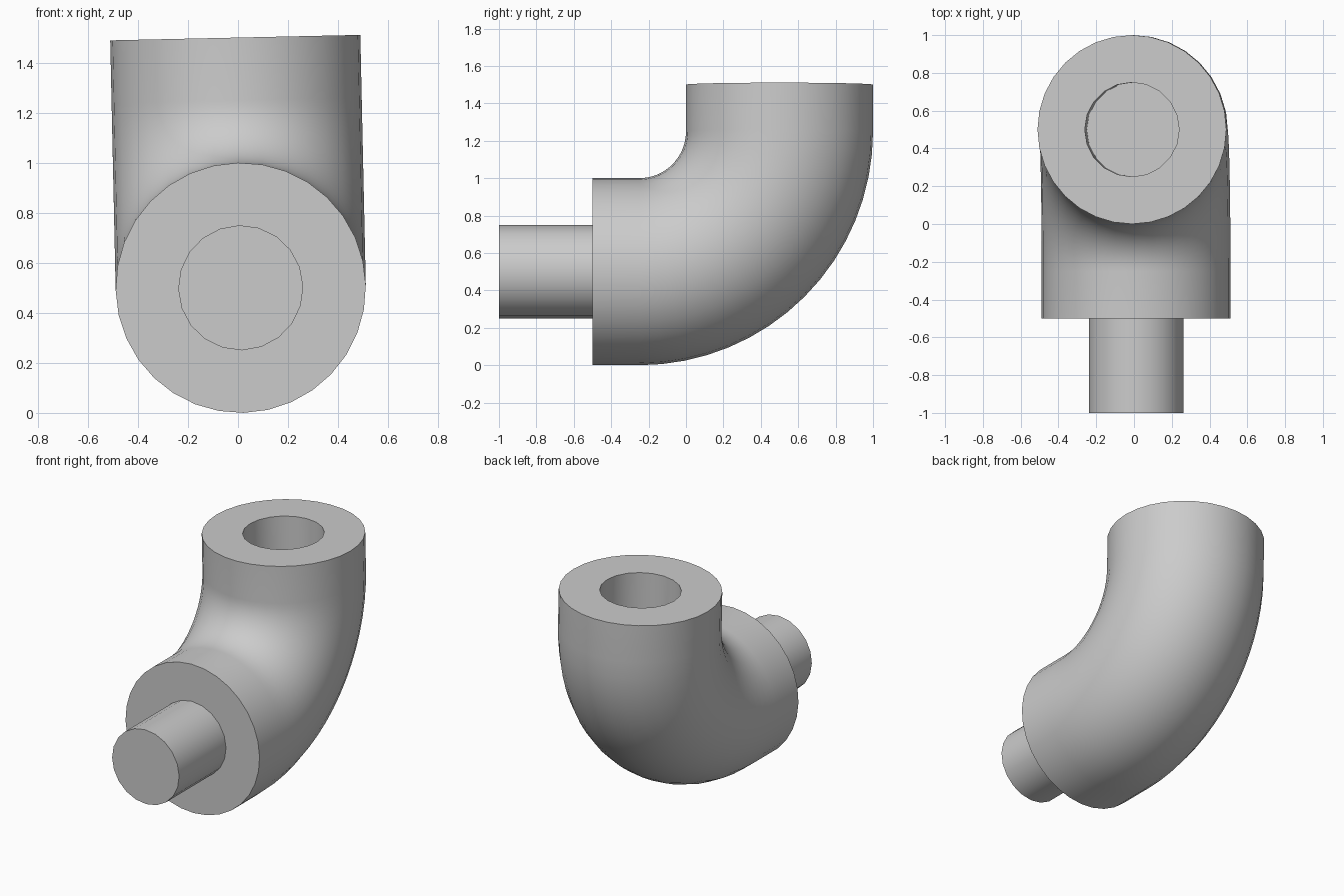
import bpy, bmesh, math
from mathutils import Matrix, Vector

cube = bpy.data.objects.get("Cube")
if cube:
    bpy.data.objects.remove(cube, do_unlink=True)

# Plain grey for the whole fitting
grey = bpy.data.materials.new("plain_grey")
GREY = (0.6, 0.6, 0.6, 1)
grey.use_nodes = True
grey.diffuse_color = GREY
grey.node_tree.nodes["Principled BSDF"].inputs["Base Color"].default_value = GREY

# The whole fitting leans slightly to its right
LEAN = (Matrix.Translation((0, 0, 1)) @ Matrix.Rotation(math.radians(-1.25), 4, 'Y')
        @ Matrix.Translation((0, 0, -1)))


def sweep(name, rings, sides):
    """Closed tube through rings of (centre, heading angle in the yz plane, radius)."""
    bm = bmesh.new()
    loops = []
    for centre, angle, radius in rings:
        up = Vector((0, -math.sin(angle), math.cos(angle)))
        loop = []
        for i in range(sides):
            t = math.tau * i / sides
            loop.append(bm.verts.new(LEAN @ (
                centre + radius * (Vector((math.sin(t), 0, 0)) + up * math.cos(t)))))
        loops.append(loop)
    for a, b in zip(loops, loops[1:]):
        for i in range(sides):
            j = (i + 1) % sides
            bm.faces.new((a[i], a[j], b[j], b[i]))
    bm.faces.new(loops[0])
    bm.faces.new(loops[-1])
    bmesh.ops.recalc_face_normals(bm, faces=bm.faces)
    mesh = bpy.data.meshes.new(name)
    bm.to_mesh(mesh)
    bm.free()
    mesh.materials.append(grey)
    obj = bpy.data.objects.new(name, mesh)
    bpy.context.collection.objects.link(obj)
    return obj


def select(obj):
    bpy.ops.object.select_all(action='DESELECT')
    obj.select_set(True)
    bpy.context.view_layer.objects.active = obj


# Elbow: short straight, quarter bend, short straight
UPRIGHT = math.pi / 2
STEPS = 16
rings = [(Vector((0, -0.5, 0.5)), 0, 0.5)]
for k in range(STEPS + 1):
    a = UPRIGHT * k / STEPS
    centre = Vector((0, -0.25 + 0.75 * math.sin(a), 1.25 - 0.75 * math.cos(a)))
    rings.append((centre, a, 0.5))
rings.append((Vector((0, 0.5, 1.5)), UPRIGHT, 0.5))
elbow = sweep("elbow_pipe", rings, 32)

# Blind socket bored into the top
cutter = sweep("socket_cutter", [(Vector((0, 0.5, z)), UPRIGHT, 0.25) for z in (1, 1.6)], 20)
cutter.hide_render = True
bore = elbow.modifiers.new("socket", 'BOOLEAN')
bore.operation = 'DIFFERENCE'
bore.solver = 'EXACT'
bore.object = cutter
select(elbow)
bpy.ops.object.modifier_apply(modifier=bore.name)
bpy.data.objects.remove(cutter, do_unlink=True)

# Peg on the front face
peg = sweep("front_peg", [(Vector((0, y, 0.5)), 0, 0.25) for y in (-1, -0.49)], 20)

for obj in (elbow, peg):
    select(obj)
    bpy.ops.object.shade_smooth_by_angle(angle=math.radians(30))
